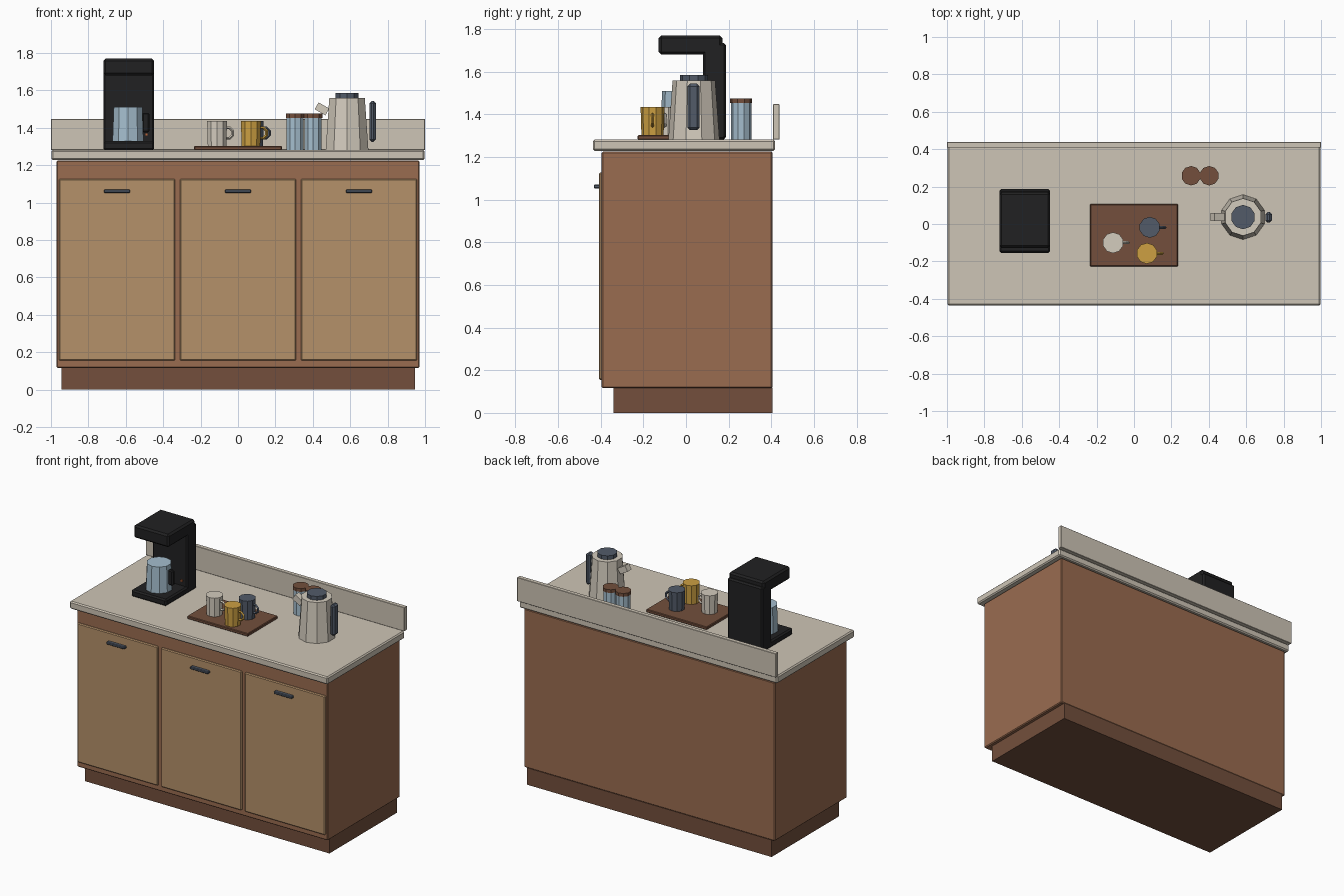
import bpy
from math import radians

cube = bpy.data.objects.get("Cube")
if cube:
    bpy.data.objects.remove(cube, do_unlink=True)


def linear(v):
    v /= 255
    return v / 12.92 if v <= 0.04045 else ((v + 0.055) / 1.055) ** 2.4


def material(name, *rgb):
    m = bpy.data.materials.new(name)
    m.use_nodes = True
    col = [linear(c) for c in rgb] + [1]
    m.diffuse_color = col
    m.node_tree.nodes["Principled BSDF"].inputs["Base Color"].default_value = col
    return m


STONE = material("stone", 206, 197, 182)
CREAM = material("cream", 212, 204, 190)
WOOD = material("cabinet wood", 154, 108, 80)
DOOR = material("door wood", 181, 145, 106)
DARK = material("dark wood", 115, 79, 60)
BLACK = material("black plastic", 33, 33, 34)
SLATE = material("slate", 82, 91, 105)
GLASS = material("pale blue", 165, 190, 206)
GOLD = material("mustard", 205, 160, 66)
ORANGE = material("orange lamp", 190, 100, 55)


def finish(name, mat, bevel=0):
    ob = bpy.context.object
    ob.name = name
    ob.data.materials.append(mat)
    if bevel:
        mod = ob.modifiers.new("edge", "BEVEL")
        mod.width = bevel
        mod.segments = 1
    return ob


def box(name, mat, x, y, z, bevel=0, tilt=0):
    """Box from (min, max) pairs on each axis, tilted about y."""
    spans = (x, y, z)
    bpy.ops.mesh.primitive_cube_add(size=1, location=[(a + b) / 2 for a, b in spans])
    ob = bpy.context.object
    ob.scale = [b - a for a, b in spans]
    bpy.ops.object.transform_apply(location=False, rotation=False, scale=True)
    ob.rotation_euler.y = radians(tilt)
    return finish(name, mat, bevel)


def vessel(name, mat, x, y, z, r_low, r_top, sides=10):
    """Faceted tapered cylinder between two heights."""
    bpy.ops.mesh.primitive_cone_add(vertices=sides, radius1=r_low, radius2=r_top,
                                    depth=z[1] - z[0], location=(x, y, sum(z) / 2))
    return finish(name, mat)


# Cabinet and worktop
box("toe_kick", DARK, (-.945, .945), (-.34, .405), (0, .118))
box("cabinet_body", WOOD, (-.97, .97), (-.395, .405), (.116, 1.225), .006)
box("countertop", STONE, (-.998, .998), (-.437, .418), (1.228, 1.281), .008)
box("backsplash", STONE, (-1, 1), (.408, .438), (1.281, 1.447), .002)

# Doors with bar handles
for i, side in enumerate(("right", "middle", "left")):
    cx = (i - 1) * .647
    box(side + "_door", DOOR, (cx - .311, cx + .311), (-.408, -.39), (.155, 1.127), .006)
    box(side + "_door_handle", SLATE, (cx - .07, cx + .07), (-.432, -.405), (1.052, 1.07), .004)

# Coffee machine
wide = (-.72, -.448)
box("machine_base", BLACK, wide, (-.155, .185), (1.28, 1.328), .01)
box("machine_column", BLACK, wide, (.08, .187), (1.285, 1.735), .01)
box("machine_head", BLACK, wide, (-.128, .17), (1.68, 1.77), .012)
box("machine_lamp", ORANGE, (-.495, -.483), (.073, .082), (1.358, 1.37))
vessel("carafe", GLASS, -.588, -.032, (1.328, 1.51), .087, .08)
box("carafe_handle", BLACK, (-.512, -.474), (-.045, -.019), (1.375, 1.48), .007)

# Tray with three mugs
box("tray", DARK, (-.235, .235), (-.227, .106), (1.281, 1.302), .004)
for name, mat, x, y in (("cream", CREAM, -.112, -.10), ("mustard", GOLD, .069, -.157),
                        ("slate", SLATE, .084, -.018)):
    vessel(name + "_mug", mat, x, y, (1.302, 1.435), .052, .056)
    bpy.ops.mesh.primitive_torus_add(major_segments=8, minor_segments=4, major_radius=.03,
                                     minor_radius=.008, location=(x + .056, y, 1.372),
                                     rotation=(radians(90), radians(22.5), 0))
    finish(name + "_mug_handle", mat)

# Storage jars
for i, x in enumerate((.305, .402)):
    vessel(f"jar_{i + 1}", GLASS, x, .258, (1.281, 1.455), .048, .048)
    vessel(f"jar_lid_{i + 1}", DARK, x, .258, (1.452, 1.475), .052, .052)

# Kettle
vessel("kettle_body", CREAM, .583, .037, (1.281, 1.558), .12, .1)
vessel("kettle_lid", SLATE, .583, .037, (1.555, 1.585), .065, .065)
box("kettle_spout", CREAM, (.416, .482), (.015, .059), (1.48, 1.522), 0, 30)
box("kettle_handle", SLATE, (.702, .737), (.007, .064), (1.325, 1.543), .012)
